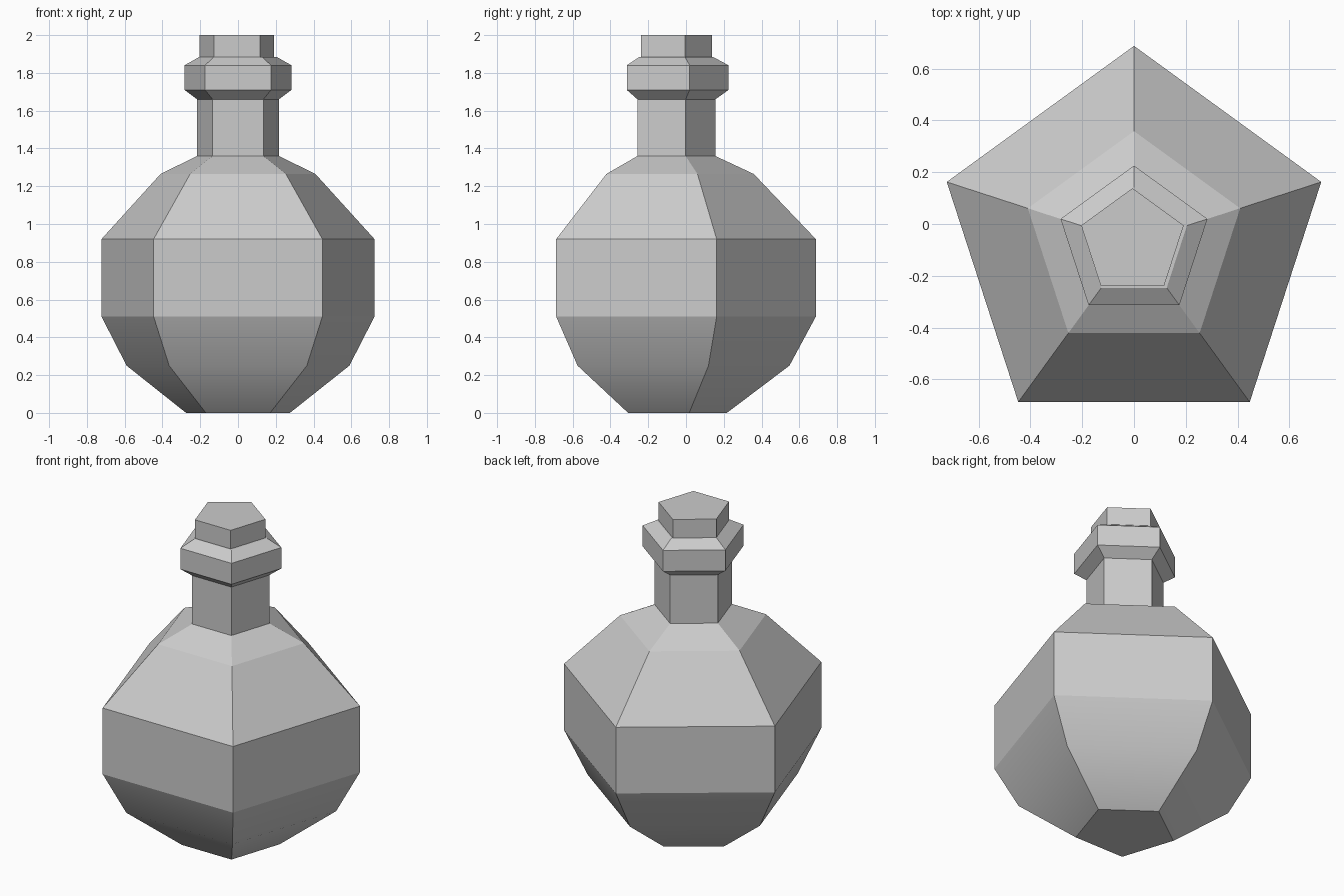
import bpy
import bmesh
from math import sin, cos, tau

if "Cube" in bpy.data.objects:
    bpy.data.objects.remove(bpy.data.objects["Cube"])

SIDES = 5


def lathe(name, profile, cx, cy, smooth_ring=None):
    """Stack pentagon rings from (radius, z) pairs, cap both ends.
    Only the ring at index smooth_ring keeps soft shading."""
    bm = bmesh.new()
    rings = [[bm.verts.new((cx - r * sin(tau * i / SIDES),
                            cy + r * cos(tau * i / SIDES), z))
              for i in range(SIDES)] for r, z in profile]
    for k, (a, b) in enumerate(zip(rings, rings[1:])):
        for i in range(SIDES):
            j = (i + 1) % SIDES
            face = bm.faces.new((a[i], a[j], b[j], b[i]))
            face.smooth = smooth_ring is not None and k in (smooth_ring - 1, smooth_ring)
    bm.faces.new(rings[0][::-1])
    bm.faces.new(rings[-1])
    bmesh.ops.recalc_face_normals(bm, faces=bm.faces)
    soft = set(rings[smooth_ring]) if smooth_ring is not None else set()
    for e in bm.edges:
        e.smooth = all(v in soft for v in e.verts)
    mesh = bpy.data.meshes.new(name)
    bm.to_mesh(mesh)
    bm.free()
    obj = bpy.data.objects.new(name, mesh)
    bpy.context.collection.objects.link(obj)
    return obj


# Bottle: round belly, neck and flared lip
lathe("bottle", [(0.289, 0), (0.62, 0.25), (0.76, 0.51), (0.76, 0.92),
                 (0.431, 1.265), (0.228, 1.36), (0.228, 1.66),
                 (0.298, 1.71), (0.298, 1.84), (0.215, 1.885)],
      0, -0.0725, smooth_ring=1)

# Stopper: pentagonal plug, sitting slightly off-centre in the lip
lathe("stopper", [(0.208, 1.7), (0.208, 2.0)], -0.006, -0.07)
